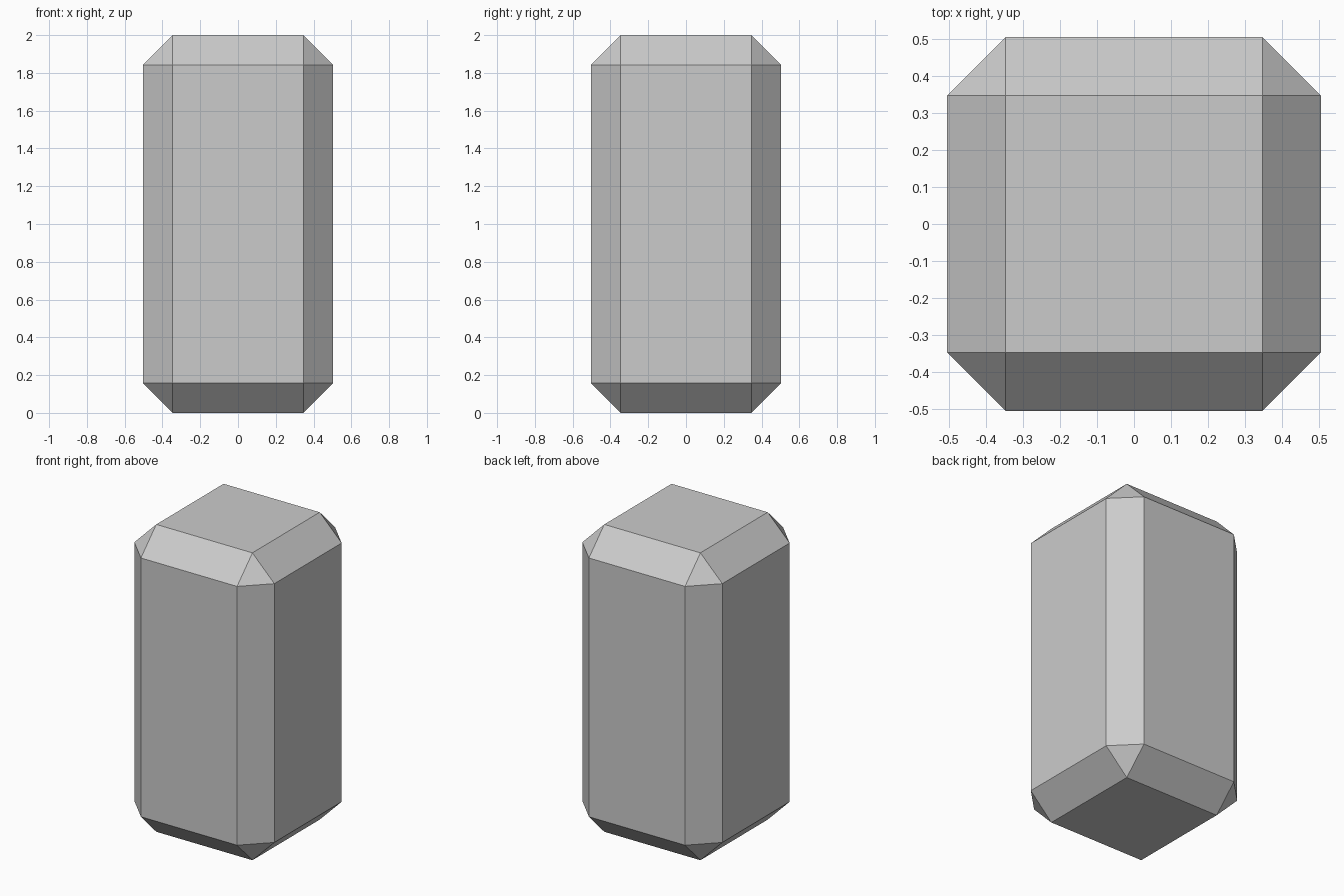
import bpy

if "Cube" in bpy.data.objects:
    bpy.data.objects.remove(bpy.data.objects["Cube"])

WIDTH, HEIGHT, CHAMFER = 1.008, 2.0, 0.158

# Upright square block standing on the ground
bpy.ops.mesh.primitive_cube_add(size=1, location=(0, 0, HEIGHT / 2))
block = bpy.context.object
block.name = "chamfered_block"
block.scale = (WIDTH, WIDTH, HEIGHT)
bpy.ops.object.transform_apply(location=False, rotation=False, scale=True)

# Single flat chamfer on every edge, leaving triangles at the corners
bevel = block.modifiers.new("chamfer", 'BEVEL')
bevel.width = CHAMFER
bevel.segments = 1
bevel.limit_method = 'NONE'
bpy.ops.object.shade_flat()
